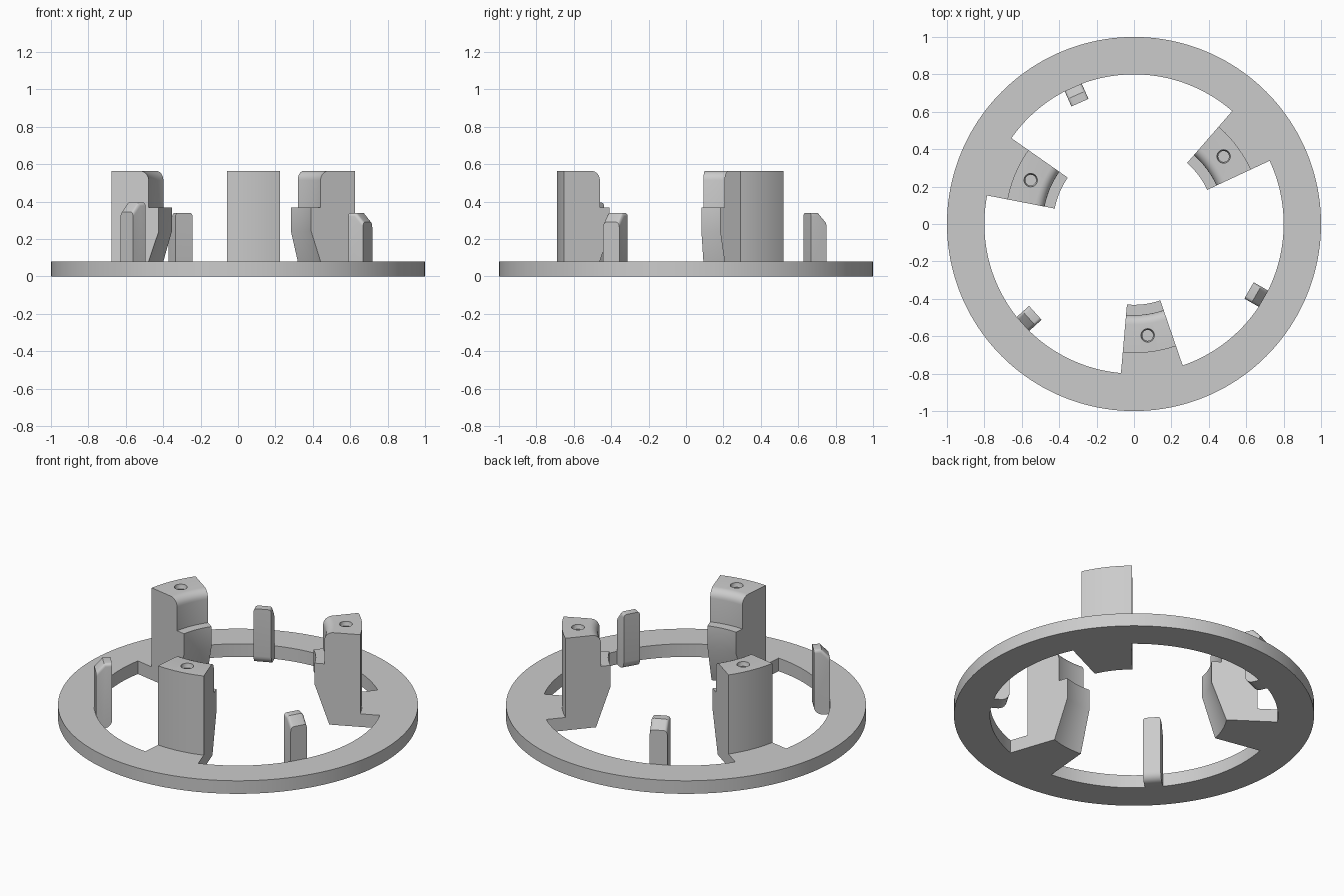
import bpy, bmesh
from math import sin, cos, pi, radians
from mathutils import Matrix, Vector

if "Cube" in bpy.data.objects:
    bpy.data.objects.remove(bpy.data.objects["Cube"])

grey = bpy.data.materials.new("light grey plastic")
grey.use_nodes = True
grey.diffuse_color = (0.6, 0.6, 0.6, 1)
grey.node_tree.nodes["Principled BSDF"].inputs["Base Color"].default_value = (0.6, 0.6, 0.6, 1)

RING_OUT, RING_IN, RING_TOP = 1.0, 0.8, 0.08
POST_TOP, POST_OUT, POST_IN, LEDGE_IN = 0.565, 0.69, 0.487, 0.432
POST_STARTS = (25, 145, 265)
POST_SPAN, STEP = 24, 2


def arc(cx, cz, radius, a0, a1, n=6):
    """Points of a fillet arc, angles in degrees."""
    angles = [radians(a0 + (a1 - a0) * i / n) for i in range(n + 1)]
    return [(cx + radius * cos(a), cz + radius * sin(a)) for a in angles]


def sweep(bm, profile, start, end, step, centre=(0, 0), caps=False):
    """Sweep an open (radius, z) profile around the vertical axis."""
    rows = []
    for i in range(round((end - start) / step) + 1):
        a = radians(start + i * step)
        rows.append([bm.verts.new((centre[0] + r * cos(a), centre[1] + r * sin(a), z))
                     for r, z in profile])
    for a, b in zip(rows, rows[1:]):
        for i in range(len(profile) - 1):
            bm.faces.new((a[i], a[i + 1], b[i + 1], b[i]))
    if caps:
        bm.faces.new(rows[0])
        bm.faces.new(rows[-1])


def finish(bm, name):
    """Weld the mesh and make an object from it."""
    bmesh.ops.remove_doubles(bm, verts=bm.verts, dist=1e-5)
    bmesh.ops.recalc_face_normals(bm, faces=bm.faces)
    mesh = bpy.data.meshes.new(name)
    bm.to_mesh(mesh)
    bm.free()
    obj = bpy.data.objects.new(name, mesh)
    mesh.materials.append(grey)
    bpy.context.collection.objects.link(obj)
    return obj


def activate(obj):
    bpy.ops.object.select_all(action='DESELECT')
    obj.select_set(True)
    bpy.context.view_layer.objects.active = obj


# Ring: bottom, outer wall and top all round
bm = bmesh.new()
sweep(bm, [(RING_IN, 0), (RING_OUT, 0), (RING_OUT, RING_TOP), (RING_IN, RING_TOP)], 1, 361, STEP)

# Wedge posts on tabs, with the inner ring wall running between them
post_profile = [(RING_IN, RING_TOP), (POST_OUT, RING_TOP), (POST_OUT, POST_TOP)]
post_profile += arc(POST_IN + 0.05, POST_TOP - 0.05, 0.05, 90, 180)
post_profile += [(POST_IN, 0.37), (LEDGE_IN, 0.37), (LEDGE_IN, 0.24), (0.515, 0), (RING_IN, 0)]
for start in POST_STARTS:
    sweep(bm, post_profile, start, start + POST_SPAN, STEP, caps=True)
    sweep(bm, [(RING_IN, 0), (RING_IN, RING_TOP)], start + POST_SPAN, start + 120, STEP)
frame = finish(bm, "ring_with_posts")

# Threaded screw holes in the post tops
bm = bmesh.new()
thread = [(0, 0.3)]
for i in range(14):
    thread.append((0.036 if i % 2 else 0.029, 0.3 + i * 0.02))
thread += [(0.036, 0.6), (0, 0.6)]
for start in POST_STARTS:
    a = radians(start + POST_SPAN / 2)
    sweep(bm, thread, 0, 360, 15, centre=(0.6 * cos(a), 0.6 * sin(a)))
cutter = finish(bm, "screw_hole_cutter")
cutter.hide_render = True

cut = frame.modifiers.new("screw_holes", 'BOOLEAN')
cut.operation = 'DIFFERENCE'
cut.solver = 'EXACT'
cut.object = cutter
activate(frame)
bpy.ops.object.modifier_apply(modifier=cut.name)
bpy.data.objects.remove(cutter)
bpy.ops.object.shade_smooth_by_angle(angle=radians(30))


# Clip fingers standing on the inner wall of the ring
def finger(name, angle, height, inner=0.71, width=0.1):
    profile = [(RING_IN, 0)] + arc(inner + 0.05, 0.05, 0.05, 270, 180)
    profile += [(inner, height), (inner + 0.045, height), (RING_IN, height - 0.05)]
    bm = bmesh.new()
    sides = [[bm.verts.new((r, y, z)) for r, z in profile] for y in (-width / 2, width / 2)]
    for side in sides:
        bm.faces.new(side)
    count = len(profile)
    for i in range(count):
        j = (i + 1) % count
        bm.faces.new((sides[0][i], sides[0][j], sides[1][j], sides[1][i]))
    # Round the side edges of the flat top and of the sloped back
    top_edges = [bm.edges.get(pair) for s in sides for pair in (s[-3:-1], s[-2:])]
    bmesh.ops.bevel(bm, geom=top_edges, offset=0.018, segments=4, profile=0.5, affect='EDGES')
    bmesh.ops.rotate(bm, verts=bm.verts, cent=Vector(),
                     matrix=Matrix.Rotation(radians(angle), 3, 'Z'))
    obj = finish(bm, name)
    activate(obj)
    bpy.ops.object.shade_smooth_by_angle(angle=radians(30))


finger("back_finger", 114, 0.34)
finger("right_finger", 222, 0.395)
finger("left_finger", 330, 0.34)
